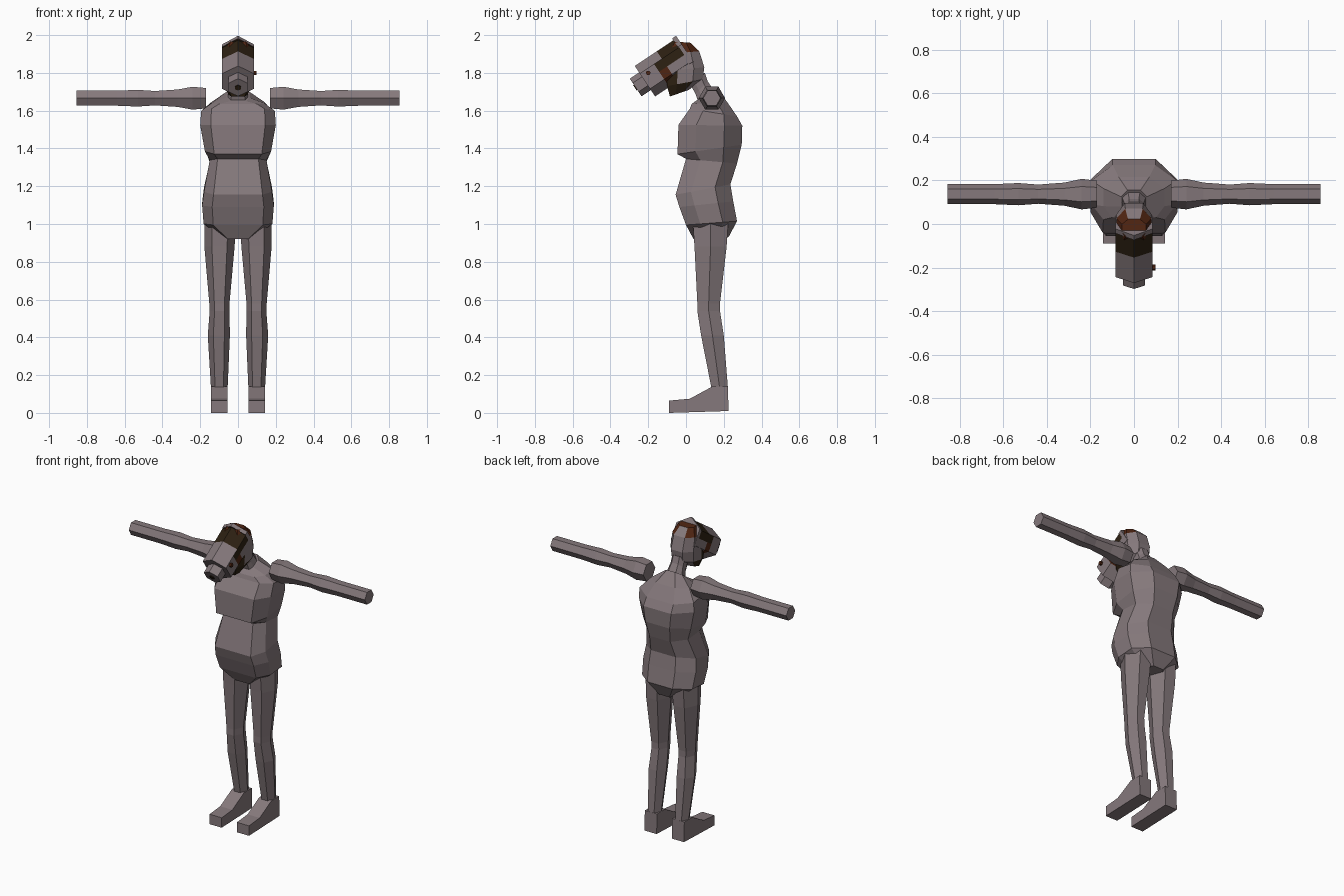
import bpy, bmesh, math
from mathutils import Vector

if "Cube" in bpy.data.objects:
    bpy.data.objects.remove(bpy.data.objects["Cube"])


def material(name, rgb):
    m = bpy.data.materials.new(name)
    m.diffuse_color = (*rgb, 1)
    m.use_nodes = True
    m.node_tree.nodes["Principled BSDF"].inputs["Base Color"].default_value = m.diffuse_color
    return m


GREY = material("mauve grey", (0.235, 0.19, 0.2))
DARK = material("dark brown", (0.026, 0.015, 0.006))
RED = material("red brown", (0.08, 0.018, 0.006))
MATS = [GREY, DARK, RED]


def loft(name, rings, rule=None, mirror=False, loc=(0, 0, 0), tilt=0.0):
    """Skin a list of equal-length point rings, with capped ends."""
    bm = bmesh.new()
    rows = [[bm.verts.new(p) for p in r] for r in rings]
    n = len(rows[0])
    for a, b in zip(rows, rows[1:]):
        for i in range(n):
            j = (i + 1) % n
            bm.faces.new((a[i], a[j], b[j], b[i]))
    bm.faces.new(rows[0])
    bm.faces.new(rows[-1][::-1])
    bmesh.ops.recalc_face_normals(bm, faces=bm.faces)
    for f in bm.faces:
        f.normal_update()
        f.material_index = rule(f.calc_center_median(), f.normal) if rule else 0
    me = bpy.data.meshes.new(name)
    bm.to_mesh(me)
    bm.free()
    for m in MATS:
        me.materials.append(m)
    ob = bpy.data.objects.new(name, me)
    bpy.context.collection.objects.link(ob)
    ob.location = loc
    ob.rotation_euler.x = tilt
    if mirror:
        ob.modifiers.new("mirror", 'MIRROR')
    return ob


def octagon(zf, zb, y0, y1, hx, ff=0.72, bf=0.5):
    """Body section whose height runs from zf at the front to zb at the back."""
    right = [(hx * ff, 0), (hx, 0.28), (hx, 0.72), (hx * bf, 1)]
    pts = right + [(-x, t) for x, t in reversed(right)]
    return [(x, y0 + (y1 - y0) * t, zf + (zb - zf) * t) for x, t in pts]


def leg_hex(z, x0, x1, y0, y1):
    cx, cy, hx, hy = (x0 + x1) / 2, (y0 + y1) / 2, (x1 - x0) / 2, (y1 - y0) / 2
    return [(cx + hx * a, cy + hy * b, z) for a, b in
            ((1, 0), (0.5, 1), (-0.5, 1), (-1, 0), (-0.5, -1), (0.5, -1))]


# Torso, from neck base down to the crotch
loft("torso", [octagon(*r) for r in (
    (1.65, 1.72, 0.05, 0.155, 0.06),
    (1.635, 1.65, 0.03, 0.215, 0.14),
    (1.61, 1.57, 0.02, 0.27, 0.195),
    (1.525, 1.52, -0.04, 0.298, 0.2),
    (1.37, 1.42, -0.045, 0.295, 0.175),
    (1.345, 1.32, 0.0, 0.27, 0.15),
    (1.155, 1.21, -0.055, 0.235, 0.18),
    (1.09, 1.12, -0.035, 0.25, 0.19),
    (0.995, 1.015, 0.0, 0.27, 0.182),
    (0.92, 0.93, 0.04, 0.225, 0.075))])

# Legs
loft("leg", [leg_hex(*r) for r in (
    (1.03, 0.01, 0.178, 0.035, 0.225),
    (0.88, 0.018, 0.178, 0.045, 0.215),
    (0.58, 0.045, 0.152, 0.06, 0.18),
    (0.54, 0.045, 0.15, 0.06, 0.18),
    (0.41, 0.043, 0.16, 0.08, 0.2),
    (0.13, 0.055, 0.143, 0.135, 0.222))], mirror=True)

# Feet
foot = [(-0.09, 0.0), (0.225, 0.01), (0.222, 0.14), (0.14, 0.14),
        (0.02, 0.075), (-0.09, 0.065)]
loft("foot", [[(x, y, z) for y, z in foot] for x in (0.055, 0.143)], mirror=True)

# Arms: hexagonal tubes along x
loft("arm", [[(x, 0.137 + r * math.cos(k * math.pi / 3),
               1.666 + r * math.sin(k * math.pi / 3)) for k in range(6)]
             for x, r in ((0.17, 0.062), (0.24, 0.07), (0.32, 0.053), (0.44, 0.044),
                          (0.53, 0.051), (0.64, 0.046), (0.855, 0.046))], mirror=True)

# Neck
loft("neck", [octagon(*r) for r in (
    (1.76, 1.80, 0.01, 0.1, 0.045),
    (1.69, 1.755, 0.05, 0.115, 0.045),
    (1.63, 1.68, 0.07, 0.165, 0.06))])


# Skull, with a red band at the top front and a dark chin strap
def skull_rule(c, n):
    if c.z > 1.9 and c.y < 0.04:
        return 2
    return 1 if c.z < 1.79 and c.y < -0.02 else 0


loft("skull", [octagon(*r) for r in (
    (1.675, 1.71, -0.085, 0.015, 0.05),
    (1.73, 1.765, -0.1, 0.088, 0.078),
    (1.81, 1.83, -0.1, 0.097, 0.083),
    (1.90, 1.915, -0.09, 0.07, 0.08),
    (1.965, 1.96, -0.06, 0.022, 0.055))], skull_rule)

# Mask parts are built along local y, then tilted downwards
HEAD, TILT = Vector((0, -0.217, 1.756)), math.radians(33.7)


def mask_ring(t, r, w):
    return [(0, t, r), (w, t, r / 2), (w, t, 0), (w, t, -r / 2),
            (0, t, -r), (-w, t, -r / 2), (-w, t, 0), (-w, t, r / 2)]


def mask_rule(c, n):
    if abs(n.y) > 0.7:
        return 0
    if c.z > 0:
        start = 0.14 if abs(n.z) > 0.4 else 0.09
        return 1 if c.y > start else 0
    return 2 if 0.09 < c.y < 0.14 else 0


loft("mask", [mask_ring(t, 0.097, 0.084) for t in (0, 0.09, 0.14, 0.25)],
     mask_rule, loc=HEAD, tilt=TILT)
loft("mask_rim", [mask_ring(t, 0.109, 0.084) for t in (0.245, 0.27)],
     lambda c, n: 1 if n.y < -0.7 else 0, loc=HEAD, tilt=TILT)
loft("snout", [mask_ring(t, 0.056, 0.05) for t in (-0.06, 0.01)], loc=HEAD, tilt=TILT)
loft("snout_hole", [mask_ring(t, 0.017, 0.015) for t in (-0.064, -0.055)],
     lambda c, n: 1, loc=HEAD, tilt=TILT)

# Small knob on one side of the mask
loft("side_knob", [[(x, -0.2 + 0.013 * math.cos(k * math.pi / 3),
                     1.8 + 0.013 * math.sin(k * math.pi / 3)) for k in range(6)]
                   for x in (0.08, 0.098)], lambda c, n: 2)
